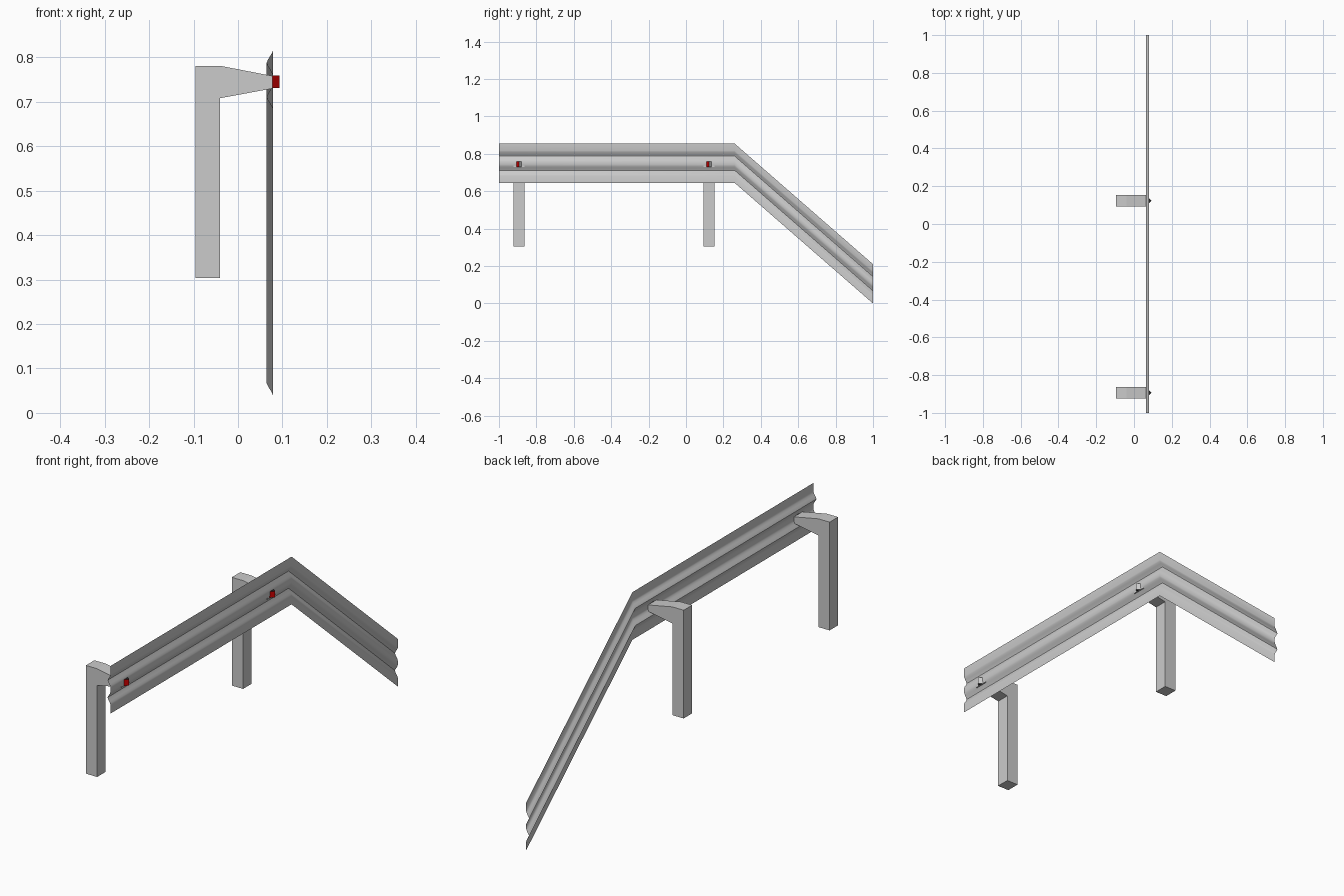
import bpy

if "Cube" in bpy.data.objects:
    bpy.data.objects.remove(bpy.data.objects["Cube"])

RAIL_Z = 0.75            # middle height of the level rail
POST_Y = (-0.893, 0.123)


def make_material(name, color):
    mat = bpy.data.materials.new(name)
    mat.diffuse_color = color
    mat.use_nodes = True
    mat.node_tree.nodes["Principled BSDF"].inputs["Base Color"].default_value = mat.diffuse_color
    return mat


def make_object(name, verts, faces, mats=()):
    mesh = bpy.data.meshes.new(name)
    mesh.from_pydata(verts, [], faces)
    for m in mats:
        mesh.materials.append(m)
    obj = bpy.data.objects.new(name, mesh)
    bpy.context.collection.objects.link(obj)
    return obj


def prism(name, outline, to_3d, a, b, mats=()):
    """Extrude a counter-clockwise outline between depths a and b."""
    n = len(outline)
    verts = [to_3d(u, v, d) for d in (a, b) for u, v in outline]
    faces = [tuple(reversed(range(n))), tuple(range(n, 2 * n))]
    faces += [(i, (i + 1) % n, n + (i + 1) % n, n + i) for i in range(n)]
    return make_object(name, verts, faces, mats)


# Corrugated sheet rail: half profile (x, height above centre), mirrored
half = [(0.079, 0.105), (0.079, 0.067), (0.0770, 0.061), (0.0725, 0.053),
        (0.0680, 0.046), (0.0645, 0.038), (0.0690, 0.029), (0.0735, 0.022),
        (0.0770, 0.015), (0.079, 0.009)]
profile = half + [(x, -h) for x, h in reversed(half)]
path = [(-1.0, RAIL_Z), (0.26, RAIL_Z), (1.0, 0.105)]
n = len(profile)
verts = [(x, y, z + h) for y, z in path for x, h in profile]
faces = [(s * n + i, s * n + i + 1, (s + 1) * n + i + 1, (s + 1) * n + i)
         for s in range(len(path) - 1) for i in range(n - 1)]
rail = make_object("guard_rail", verts, faces)
bpy.context.view_layer.objects.active = rail
rail.select_set(True)
bpy.ops.object.shade_smooth_by_angle(angle=0.6)
rail.select_set(False)

# Reflector colours
black = make_material("reflector_case", (0.02, 0.02, 0.02, 1))
red = make_material("reflector_red", (0.6, 0.0, 0.0, 1))
white = make_material("reflector_white", (0.9, 0.9, 0.9, 1))

post_outline = [(-0.0955, 0.304), (-0.0405, 0.304), (-0.0405, 0.708),
                (0.078, 0.730), (0.078, 0.758), (-0.0405, 0.781),
                (-0.0955, 0.781)]
reflector_outline = [(0.078, -0.0135), (0.0935, 0.0), (0.078, 0.0135)]

for i, y in enumerate(POST_Y, 1):
    # Post with tapered bracket arm reaching the rail
    prism(f"post_{i}", post_outline, lambda u, v, d: (u, -d, v),
          -y - 0.0295, -y + 0.0295)
    # Wedge reflector: red towards the front, white towards the back
    ref = prism(f"reflector_{i}", reflector_outline,
                lambda u, v, d: (u, y + v, d), 0.731, 0.759,
                (black, red, white))
    ref.data.polygons[2].material_index = 1
    ref.data.polygons[3].material_index = 2
